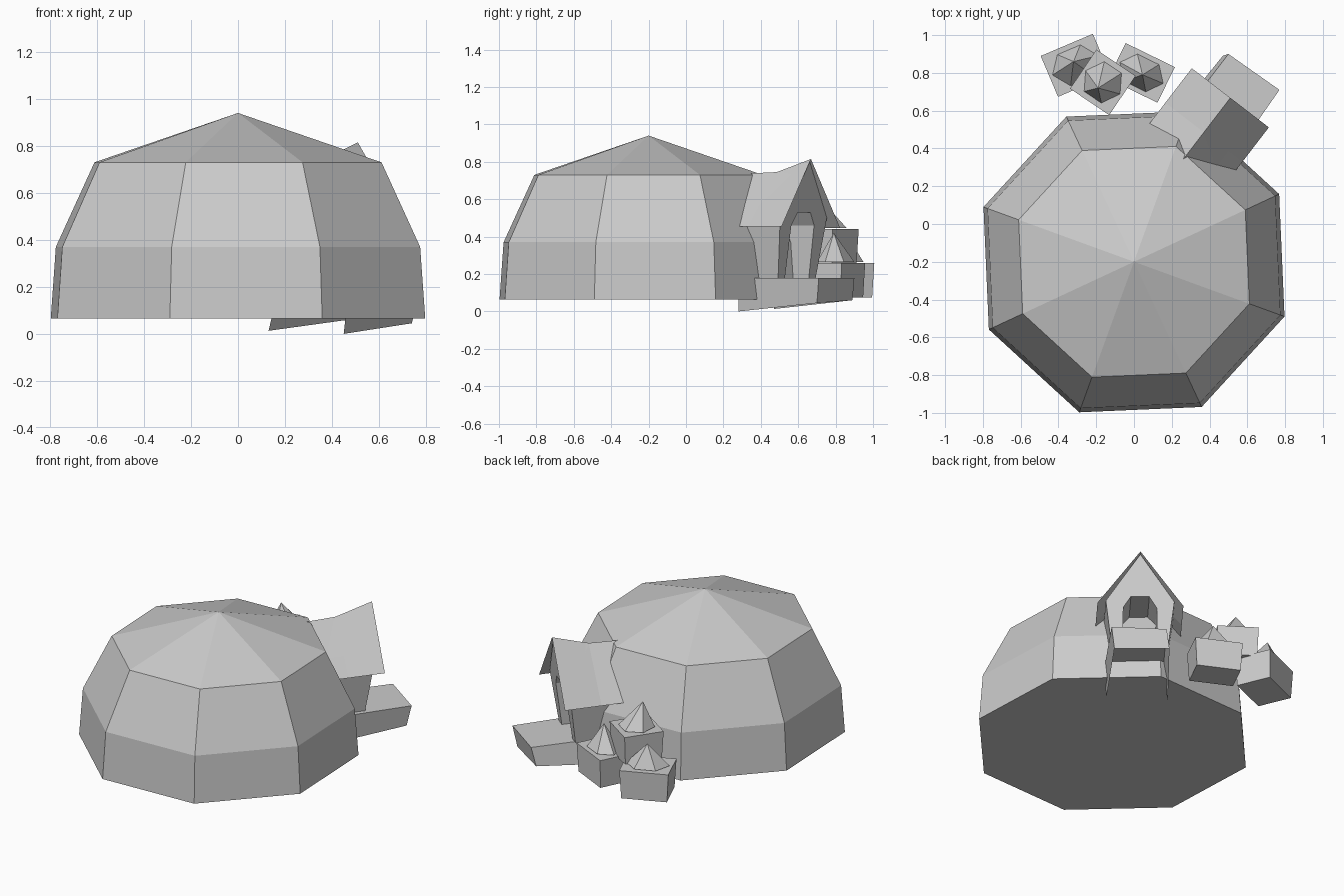
import bpy, bmesh
from math import cos, sin, radians
from mathutils import Vector

if "Cube" in bpy.data.objects:
    bpy.data.objects.remove(bpy.data.objects["Cube"])


def make(name, verts, faces, fix=True):
    me = bpy.data.meshes.new(name)
    me.from_pydata([tuple(v) for v in verts], [], faces)
    if fix:
        bm = bmesh.new()
        bm.from_mesh(me)
        bmesh.ops.recalc_face_normals(bm, faces=bm.faces)
        bm.to_mesh(me)
        bm.free()
    ob = bpy.data.objects.new(name, me)
    bpy.context.collection.objects.link(ob)
    return ob


# Eight-sided dome with a closed floor
N = 8
rings = [(0.848, 0.065), (0.825, 0.37), (0.65, 0.73)]
verts = [(r * cos(radians(45 * k - 20)), -0.2 + r * sin(radians(45 * k - 20)), z)
         for r, z in rings for k in range(N)] + [(0, -0.2, 0.94)]
faces = [tuple(reversed(range(N)))]
for k in range(N):
    j = (k + 1) % N
    for a in (0, N):
        faces.append((a + k, a + j, a + N + j, a + N + k))
    faces.append((2 * N + k, 2 * N + j, 3 * N))
make("dome", verts, faces)

# Porch frame: u points out of the doorway, v points sideways
ANG = radians(52.5)
front = Vector((0.51, 0.668, 0))
U = Vector((cos(ANG), sin(ANG), 0))
V = Vector((sin(ANG), -cos(ANG), 0))


def porch(u, v, z):
    return front + U * u + V * v + Vector((0, 0, z))


# Gabled roof whose ridge rises toward the front
stations = [(0.0, 0.815), (-0.23, 0.745), (-0.42, 0.738)]
verts = []
for u, ridge in stations:
    verts += [porch(u, -0.257, 0.445), porch(u, 0, ridge), porch(u, 0.257, 0.455)]
faces = [(a + s, a + s + 1, a + s + 4, a + s + 3) for a in (0, 3) for s in (0, 1)]
make("porch_roof", verts, faces)

# Porch walls: leaning gable front with arched opening, running back into the dome
outer = [(-0.165, 0.18), (-0.205, 0.50), (0, 0.80), (0.205, 0.50), (0.165, 0.18)]
inner = [(-0.105, 0.18), (-0.10, 0.46), (-0.055, 0.53),
         (0.055, 0.53), (0.10, 0.46), (0.105, 0.18)]
prof = outer + inner
verts = [porch(-0.12 + 0.14 * z, v, z) for v, z in prof]
verts += [porch(-0.42, v, min(z, 0.70)) for v, z in prof]
faces = [(0, 1, 6, 5), (1, 2, 7, 6), (2, 8, 7), (2, 3, 9, 8), (3, 4, 10, 9)]
n = len(prof)
for i in [0, 1, 2, 3, 5, 6, 7, 8, 9]:
    faces.append((i, i + 1, n + i + 1, n + i))
make("porch_walls", verts, faces)

# Landing: open underneath, lower edge sloping up toward the front
verts = [(0.50, 0.90, 0.18), (0.77, 0.71, 0.18), (0.47, 0.28, 0.18), (0.17, 0.47, 0.18),
         (0.47, 0.89, 0.06), (0.74, 0.70, 0.045), (0.45, 0.28, 0.0), (0.13, 0.47, 0.013)]
make("landing", verts, [(0, 1, 2, 3), (0, 4, 5, 1), (1, 5, 6, 2), (3, 7, 4, 0)])


# Crates, each with a faceted heap on top
def crate(tag, x, y, w, d, deg, z0, z1, tip):
    c, s = cos(radians(deg)), sin(radians(deg))

    def at(px, py, z):
        return (x + c * px - s * py, y + s * px + c * py, z)

    corners = [(-1, -1), (1, -1), (1, 1), (-1, 1)]
    vs = [at(a * w / 2 * 0.93, b * d / 2 * 0.93, z0) for a, b in corners]
    vs += [at(a * w / 2, b * d / 2, z1) for a, b in corners]
    fs = [(0, 1, 2, 3), (4, 5, 6, 7)]
    fs += [(i, (i + 1) % 4, 4 + (i + 1) % 4, 4 + i) for i in range(4)]
    make("crate_" + tag, vs, fs)
    vs = [at(0.44 * w * cos(radians(60 * k)), 0.44 * d * sin(radians(60 * k)), z1 + 0.005)
          for k in range(6)] + [tip]
    fs = [tuple(range(6))] + [(k, (k + 1) % 6, 6) for k in range(6)]
    make("heap_" + tag, vs, fs)


crate("left", -0.31, 0.84, 0.30, 0.235, 23, 0.075, 0.26, (-0.32, 0.86, 0.41))
crate("right", 0.04, 0.80, 0.29, 0.21, -26, 0.075, 0.26, (0.045, 0.79, 0.42))
crate("top", -0.165, 0.75, 0.25, 0.25, -34, 0.25, 0.44, (-0.19, 0.72, 0.60))
